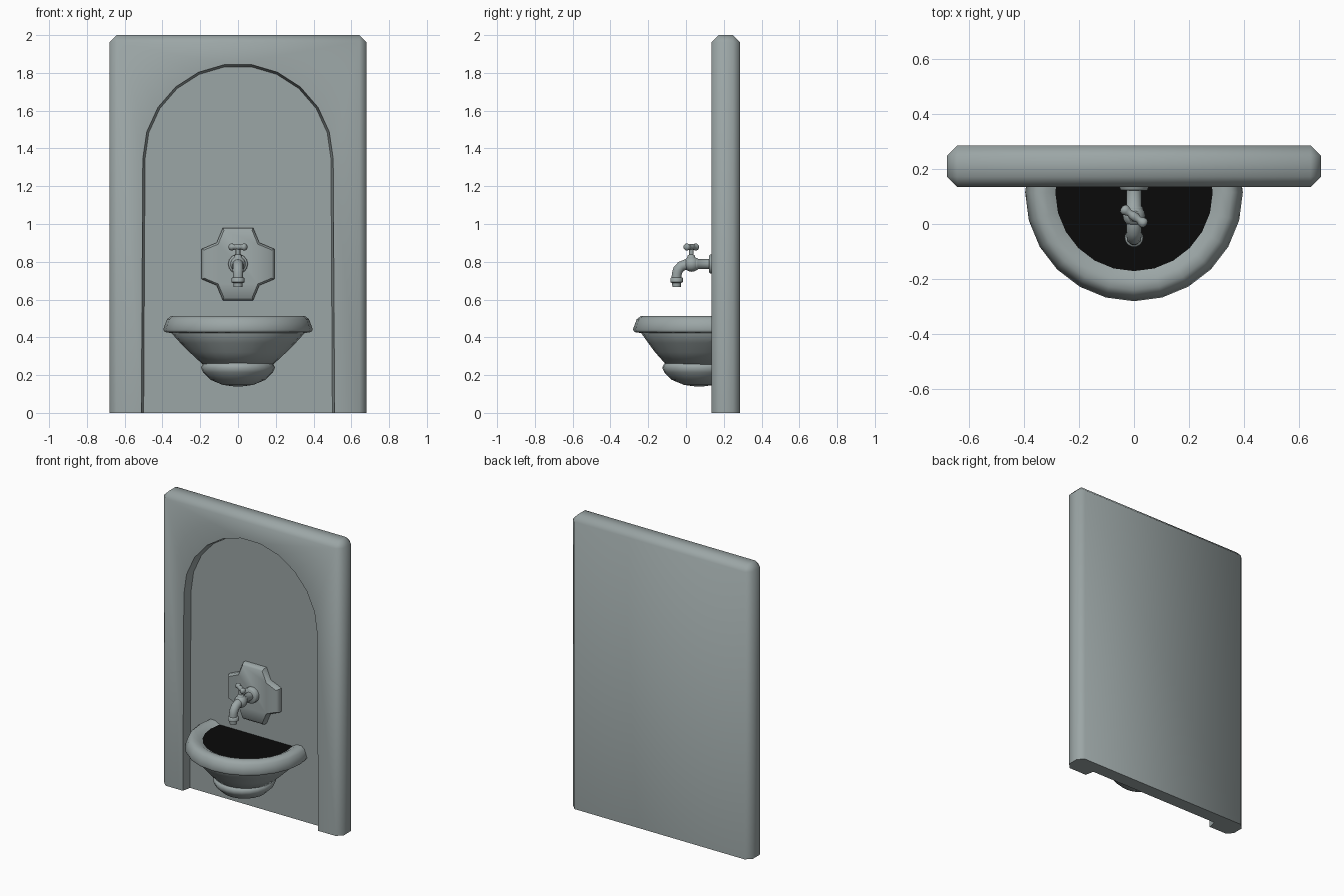
import bpy, bmesh, math
from mathutils import Vector, Matrix

if "Cube" in bpy.data.objects:
    bpy.data.objects.remove(bpy.data.objects["Cube"])


def make_material(name, rgb):
    mat = bpy.data.materials.new(name)
    mat.use_nodes = True
    mat.diffuse_color = (*rgb, 1)
    mat.node_tree.nodes["Principled BSDF"].inputs["Base Color"].default_value = (*rgb, 1)
    return mat


STONE = make_material("grey_stone", (0.33, 0.38, 0.38))
BLACK = make_material("black_basin", (0.003, 0.003, 0.003))
WALL = 0.195     # niche back wall
FRONT = 0.135    # slab front


def finish(name, bm, mat=STONE, angle=50):
    bmesh.ops.recalc_face_normals(bm, faces=bm.faces)
    mesh = bpy.data.meshes.new(name)
    bm.to_mesh(mesh)
    bm.free()
    mesh.materials.append(mat)
    ob = bpy.data.objects.new(name, mesh)
    bpy.context.collection.objects.link(ob)
    smooth(ob, angle)
    return ob


def smooth(ob, angle):
    bpy.ops.object.select_all(action="DESELECT")
    ob.select_set(True)
    bpy.context.view_layer.objects.active = ob
    bpy.ops.object.shade_smooth_by_angle(angle=math.radians(angle))


def loft(bm, rings):
    """Skin a list of closed point rings and cap both ends."""
    rings = [[bm.verts.new(p) for p in ring] for ring in rings]
    n = len(rings[0])
    for a, b in zip(rings, rings[1:]):
        for i in range(n):
            j = (i + 1) % n
            bm.faces.new((a[i], a[j], b[j], b[i]))
    bm.faces.new(rings[0])
    bm.faces.new(rings[-1])


def cut_at_wall(bm):
    """Trim everything behind the niche wall and close the cut."""
    res = bmesh.ops.bisect_plane(bm, geom=bm.verts[:] + bm.edges[:] + bm.faces[:],
                                 plane_co=(0, WALL + 0.005, 0), plane_no=(0, 1, 0), clear_outer=True)
    edges = [e for e in res["geom_cut"] if isinstance(e, bmesh.types.BMEdge)]
    bmesh.ops.holes_fill(bm, edges=edges)


def lathe(name, profile, sides=24, mat=STONE, ring=False, angle=50):
    """Turn (radius, z, centre y) points round a vertical axis, trimmed at the wall."""
    bm = bmesh.new()
    turn = [2 * math.pi * i / sides for i in range(sides)]
    rows = [[(r * math.sin(t), cy - r * math.cos(t), z) for t in turn] for r, z, cy in profile]
    if ring:
        # sections run round the axis instead, so that the ring closes on itself
        cols = [[bm.verts.new(row[i]) for row in rows] for i in range(sides)]
        m = len(rows)
        for i in range(sides):
            a, b = cols[i], cols[(i + 1) % sides]
            for k in range(m):
                bm.faces.new((a[k], a[(k + 1) % m], b[(k + 1) % m], b[k]))
    else:
        loft(bm, rows)
    cut_at_wall(bm)
    return finish(name, bm, mat, angle)


def sweep(name, path, sides=14, angle=50):
    """Round tube along (y, z, radius) points in the x = 0 plane."""
    bm = bmesh.new()
    pts = [Vector((0, y, z)) for y, z, r in path]
    rings = []
    for i, p in enumerate(pts):
        tangent = (pts[min(i + 1, len(pts) - 1)] - pts[max(i - 1, 0)]).normalized()
        across = Vector((1, 0, 0))
        up = tangent.cross(across)
        r = path[i][2]
        rings.append([p + r * (math.cos(t) * across + math.sin(t) * up)
                      for t in (2 * math.pi * k / sides for k in range(sides))])
    loft(bm, rings)
    return finish(name, bm, angle=angle)


def ball(name, centre, radius):
    bm = bmesh.new()
    bmesh.ops.create_uvsphere(bm, u_segments=16, v_segments=10, radius=radius,
                              matrix=Matrix.Translation(centre))
    return finish(name, bm)


# Slab: chamfered everywhere except along the ground
bm = bmesh.new()
bmesh.ops.create_cube(bm, size=1, matrix=Matrix.Translation((0, 0.21, 1)) @ Matrix.Diagonal((1.36, 0.15, 2, 1)))
edges = [e for e in bm.edges if max(v.co.z for v in e.verts) > 1]
bmesh.ops.bevel(bm, geom=edges, offset=0.037, segments=1, affect="EDGES", profile=0.5)
slab = finish("wall_slab", bm)


# Arched niche, slightly tapered, cut out of the slab
def arch(r, y):
    steps = 11
    pts = [(r * math.cos(math.pi * i / steps), y, 1.345 + r * math.sin(math.pi * i / steps))
           for i in range(steps + 1)]
    return [(r + 0.008, y, -0.1)] + pts + [(-r - 0.008, y, -0.1)]


bm = bmesh.new()
loft(bm, [arch(0.512, FRONT - 0.04), arch(0.504, FRONT), arch(0.492, WALL)])
cutter = finish("niche_cutter", bm)
cutter.hide_render = True
mod = slab.modifiers.new("niche", "BOOLEAN")
mod.operation = "DIFFERENCE"
mod.solver = "EXACT"
mod.object = cutter
bpy.ops.object.select_all(action="DESELECT")
slab.select_set(True)
bpy.context.view_layer.objects.active = slab
bpy.ops.object.modifier_apply(modifier=mod.name)
bpy.data.objects.remove(cutter)
smooth(slab, 50)

# Basin: rim, tapering bowl, rounded foot and dark inside
C = 0.115
lathe("basin_rim", [(r, z, C) for r, z in (
    (0.35, 0.422), (0.388, 0.428), (0.396, 0.442), (0.376, 0.496), (0.355, 0.512),
    (0.32, 0.512), (0.283, 0.49), (0.283, 0.45))], ring=True)
lathe("basin_bowl", [(0.352, 0.44, C), (0.352, 0.422, C), (0.305, 0.37, 0.105),
                     (0.255, 0.32, 0.092), (0.185, 0.255, 0.08)])
lathe("basin_foot", [(0.15, 0.272, 0.07), (0.185, 0.262, 0.07), (0.196, 0.24, 0.07), (0.185, 0.215, 0.07),
                     (0.145, 0.175, 0.07), (0.08, 0.148, 0.07), (0.02, 0.14, 0.07)])
lathe("basin_inside", [(0.29, 0.485, C), (0.29, 0.492, C)], mat=BLACK)

# Wall plate: octagon with pinched diagonals and a bevelled front
Z = 0.788
corner = [(0.192, -0.08), (0.192, 0.08), (0.113, 0.113)]
outline = []
for q in range(4):
    c, s = round(math.cos(q * math.pi / 2)), round(math.sin(q * math.pi / 2))
    outline += [(x * c - z * s, x * s + z * c) for x, z in corner]
bm = bmesh.new()
loft(bm, [[(x * k, y, Z + z * k) for x, z in outline]
          for k, y in ((1, WALL + 0.005), (1, 0.17), (0.93, 0.155))])
finish("tap_plate", bm)

# Tap: flange, pipe, body, spout and nozzle
sweep("tap_flange", [(0.165, Z, 0.052), (0.128, Z, 0.052), (0.122, Z, 0.046)])
sweep("tap_pipe", [(0.13, Z, 0.027), (0.065, Z, 0.027), (0.06, Z, 0.033), (0.05, Z, 0.033), (0.03, Z, 0.027)])
ball("tap_body", (0, 0.03, Z), 0.041)
sweep("tap_spout", [(0.03, Z, 0.028), (0, 0.786, 0.028), (-0.025, 0.776, 0.028), (-0.042, 0.757, 0.028),
                    (-0.049, 0.735, 0.027), (-0.051, 0.705, 0.026)])
sweep("tap_nozzle", [(-0.05, 0.718, 0.028), (-0.05, 0.713, 0.034), (-0.05, 0.692, 0.034),
                     (-0.05, 0.687, 0.024), (-0.05, 0.667, 0.023)])

# Tap handle: stem with a turned crossbar
sweep("tap_stem", [(0.028, 0.81, 0.024), (0.028, 0.832, 0.02), (0.028, 0.838, 0.012), (0.028, 0.88, 0.012)])
half = [(0.055, 0.006), (0.051, 0.015), (0.042, 0.019), (0.032, 0.017), (0.02, 0.012), (0.008, 0.016)]
bar = sweep("tap_handle", [(-d, 0, r) for d, r in half] + [(d, 0, r) for d, r in reversed(half)])
bar.location = (0, 0.028, 0.878)
bar.rotation_euler = (0, 0, math.radians(55))
